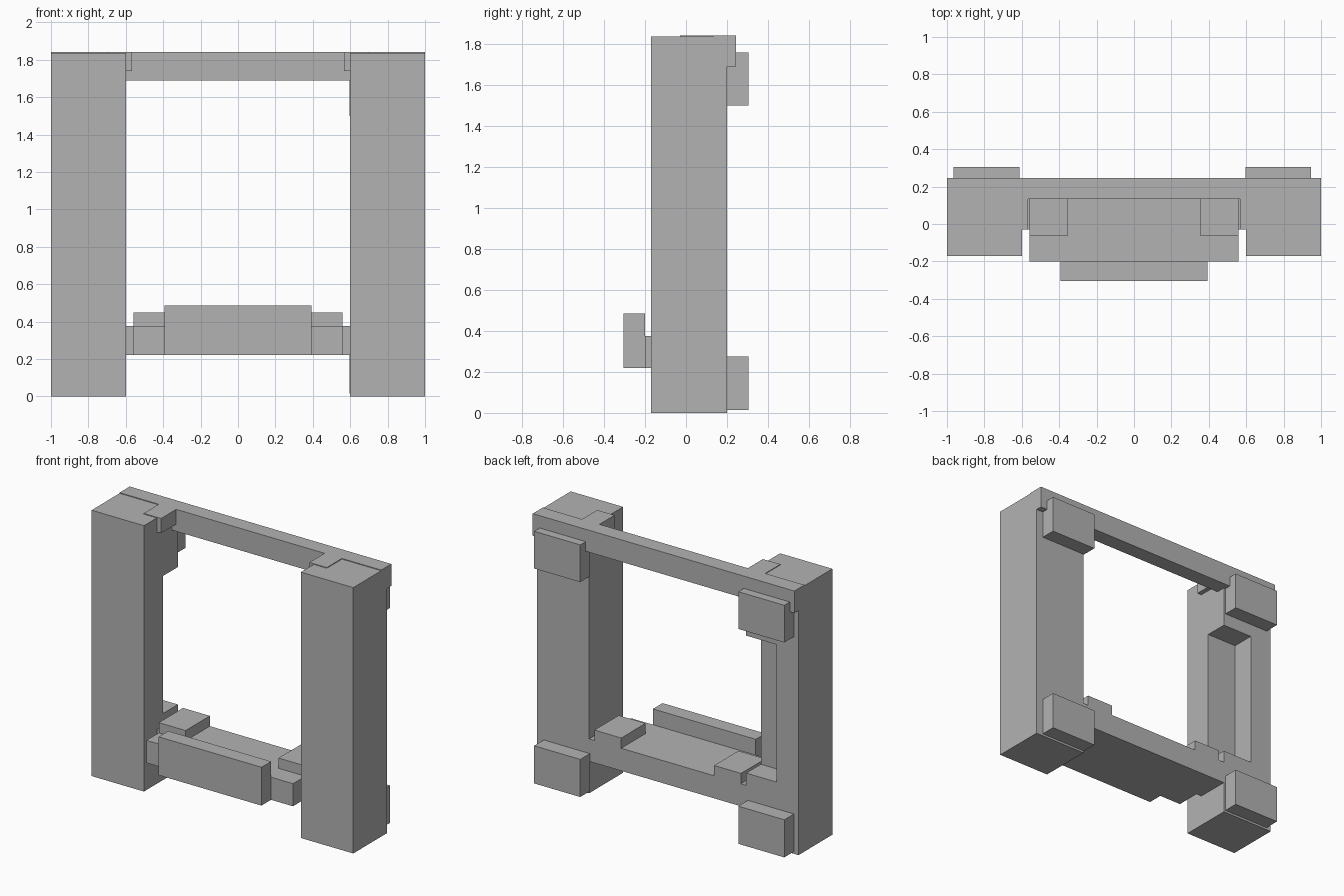
import bpy
import bmesh
from mathutils import Vector

cube = bpy.data.objects.get("Cube")
if cube:
    bpy.data.objects.remove(cube, do_unlink=True)

# Single flat grey for the whole frame
grey = bpy.data.materials.new("plain grey")
grey.use_nodes = True
tone = (0.45, 0.45, 0.45, 1)
grey.diffuse_color = tone
grey.node_tree.nodes["Principled BSDF"].inputs["Base Color"].default_value = tone


def box(name, x, y, z):
    """Add a flat-sided box from its (low, high) limits on each axis."""
    low, high = (Vector(v) for v in zip(x, y, z))
    bm = bmesh.new()
    bmesh.ops.create_cube(bm, size=1)
    bmesh.ops.scale(bm, vec=high - low, verts=bm.verts)
    bmesh.ops.translate(bm, vec=(low + high) / 2, verts=bm.verts)
    mesh = bpy.data.meshes.new(name)
    bm.to_mesh(mesh)
    bm.free()
    mesh.materials.append(grey)
    obj = bpy.data.objects.new(name, mesh)
    bpy.context.collection.objects.link(obj)
    return obj


def pair(name, x, y, z):
    """Add the same box on both sides."""
    left = box("left_" + name, x, y, z)
    right = box("right_" + name, (-x[1], -x[0]), y, z)
    return left, right


# Upright posts, the right one with a recess in its inner back corner
left_post, right_post = pair("post", (0.6, 1), (-0.17, 0.2), (0, 1.837))
cutter = box("recess_cutter", (-0.83, -0.5), (0.04, 0.3), (0.46, 1.41))
cutter.hide_render = True
cutter.hide_set(True)
recess = right_post.modifiers.new("recess", 'BOOLEAN')
recess.operation = 'DIFFERENCE'
recess.solver = 'EXACT'
recess.object = cutter
bpy.context.view_layer.objects.active = right_post
bpy.ops.object.modifier_apply(modifier=recess.name)
bpy.data.objects.remove(cutter, do_unlink=True)

# Top beam with locating tabs against the posts
box("top_beam", (-1, 1), (0.135, 0.245), (1.69, 1.842))
pair("beam_tab", (0.567, 0.7), (-0.03, 0.136), (1.74, 1.842))

# Lower crosspiece: sill, platform, raised blocks and front panel
box("back_sill", (-0.6, 0.6), (-0.03, 0.2), (0.22, 0.375))
box("platform", (-0.56, 0.56), (-0.2, 0.2), (0.22, 0.376))
pair("raised_block", (0.355, 0.56), (-0.065, 0.2), (0.37, 0.447))
box("front_panel", (-0.393, 0.393), (-0.305, -0.2), (0.22, 0.485))

# Square pads on the back of each post
for level, z in (("lower", (0.015, 0.275)), ("upper", (1.5, 1.757))):
    box("left_" + level + "_pad", (0.595, 0.947), (0.2, 0.305), z)
    box("right_" + level + "_pad", (-0.965, -0.613), (0.2, 0.305), z)
